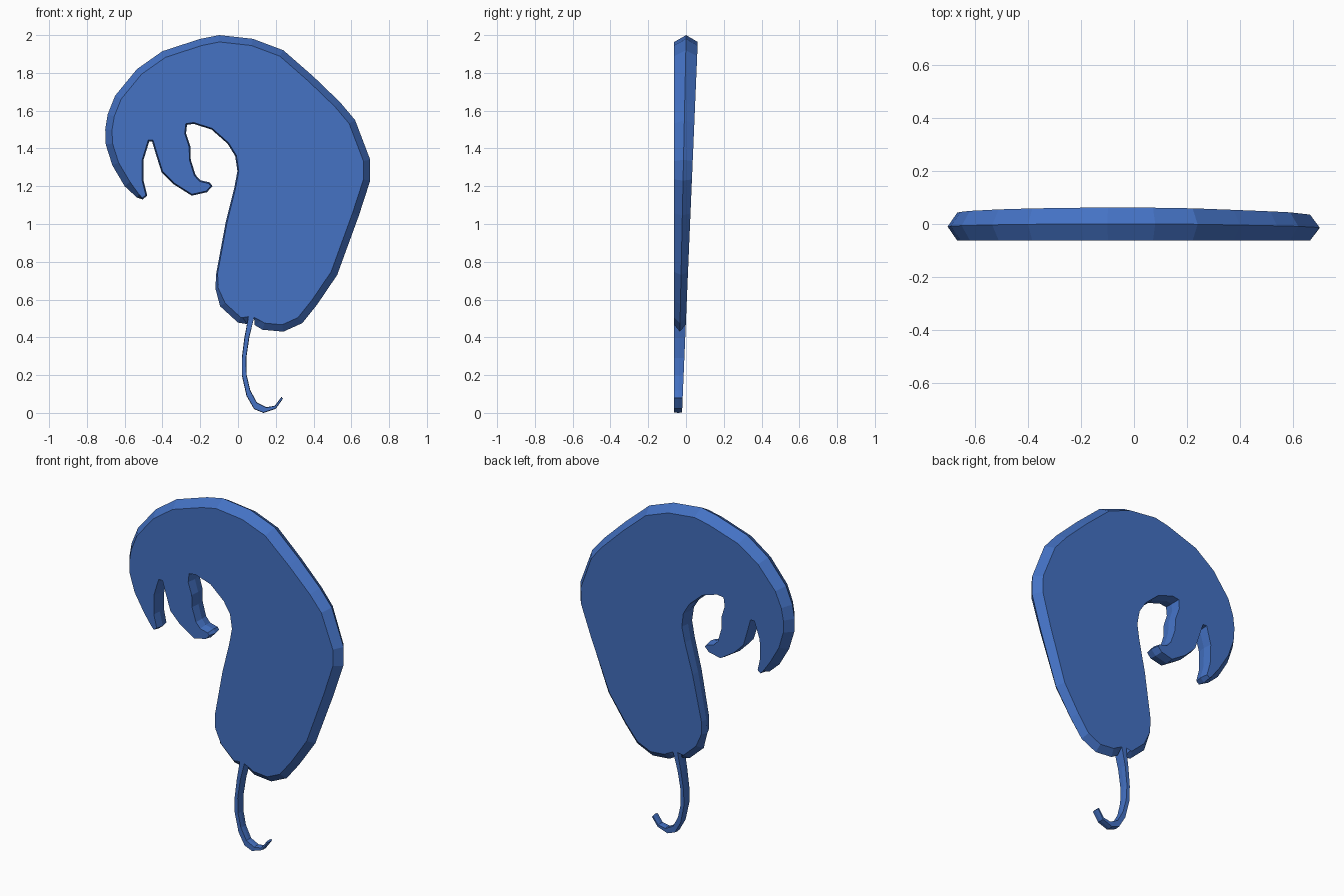
import bpy, bmesh
from mathutils import Vector

if "Cube" in bpy.data.objects:
    bpy.data.objects.remove(bpy.data.objects["Cube"])

blue = bpy.data.materials.new("blue")
blue.diffuse_color = (0.058, 0.168, 0.552, 1)
blue.use_nodes = True
blue.node_tree.nodes["Principled BSDF"].inputs["Base Color"].default_value = blue.diffuse_color

FRONT = -0.0625


def back_y(z):
    # back face leans away, so the slab thickens toward the top
    return -0.021 + 0.0424 * z


def inset_point(pts, i, amount):
    # mitred inward offset of a clockwise outline
    p, a, b = Vector(pts[i]), Vector(pts[i - 1]), Vector(pts[(i + 1) % len(pts)])
    d1, d2 = (p - a).normalized(), (b - p).normalized()
    n1, n2 = Vector((d1.y, -d1.x)), Vector((d2.y, -d2.x))
    m = (n1 + n2).normalized()
    return p + m * amount / max(m.dot(n1), 0.6)


def slab(name, pts, insets):
    # flat plate whose rim has a ridge halfway through its thickness
    bm = bmesh.new()
    front, ridge, back = [], [], []
    for i, (x, z) in enumerate(pts):
        q = inset_point(pts, i, insets[i])
        front.append(bm.verts.new((q.x, FRONT, q.y)))
        ridge.append(bm.verts.new((x, (FRONT + back_y(z)) / 2, z)))
        back.append(bm.verts.new((q.x, back_y(q.y), q.y)))
    n = len(pts)
    for r1, r2 in ((front, ridge), (ridge, back)):
        for i in range(n):
            j = (i + 1) % n
            bm.faces.new((r1[i], r1[j], r2[j], r2[i]))
    caps = [bm.faces.new(front), bm.faces.new(back[::-1])]
    bmesh.ops.recalc_face_normals(bm, faces=bm.faces[:])
    bmesh.ops.triangulate(bm, faces=caps)
    me = bpy.data.meshes.new(name)
    bm.to_mesh(me)
    bm.free()
    me.materials.append(blue)
    ob = bpy.data.objects.new(name, me)
    bpy.context.collection.objects.link(ob)


# wide-bevel outer edge, from left claw over the top to the bottom
outer = [(-.535, 1.14), (-.6, 1.2), (-.665, 1.31), (-.7, 1.42), (-.703, 1.5),
         (-.69, 1.58), (-.65, 1.68), (-.535, 1.82), (-.4, 1.915), (-.2, 1.98),
         (-.1, 2.0), (.08, 1.98), (.24, 1.92), (.4, 1.78), (.54, 1.645),
         (.62, 1.55), (.7, 1.34), (.7, 1.23), (.64, 1.045), (.525, .73),
         (.42, .575), (.34, .475), (.24, .43), (.13, .44), (.088, .465)]
root = [(.085, .505), (.055, .51)]
bottom_left = [(.05, .47), (0, .478), (-.095, .565)]
# narrow-bevel inner edge, with the hooked lobe and the claw slot
inner = [(-.12, .66), (-.115, .74), (-.065, 1.01), (-.02, 1.19), (-.003, 1.28),
         (-.015, 1.36), (-.055, 1.425), (-.14, 1.5), (-.235, 1.53), (-.27, 1.525),
         (-.275, 1.48), (-.252, 1.41), (-.25, 1.34), (-.225, 1.26), (-.2, 1.232),
         (-.15, 1.22), (-.135, 1.2), (-.165, 1.168), (-.245, 1.15), (-.34, 1.21),
         (-.405, 1.275), (-.435, 1.37), (-.455, 1.437), (-.47, 1.437),
         (-.5, 1.34), (-.5, 1.23), (-.48, 1.15), (-.505, 1.13)]
slab("curled_body", outer + root + bottom_left + inner,
     [.02] + [.036] * (len(outer) - 1) + [0, 0] + [.03, .03, .03]
     + [.015] + [.007] * (len(inner) - 1))

# thin hooked tail hanging from the notch
tail = [(.085, .505), (.06, .4), (.044, .29), (.046, .2), (.065, .12), (.1, .055),
        (.15, .03), (.195, .038), (.23, .085), (.238, .075), (.2, .022),
        (.135, 0), (.085, .02), (.045, .09), (.02, .2), (.02, .29), (.034, .4),
        (.055, .51)]
slab("hooked_tail", tail, [0] + [.002] * (len(tail) - 2) + [0])
